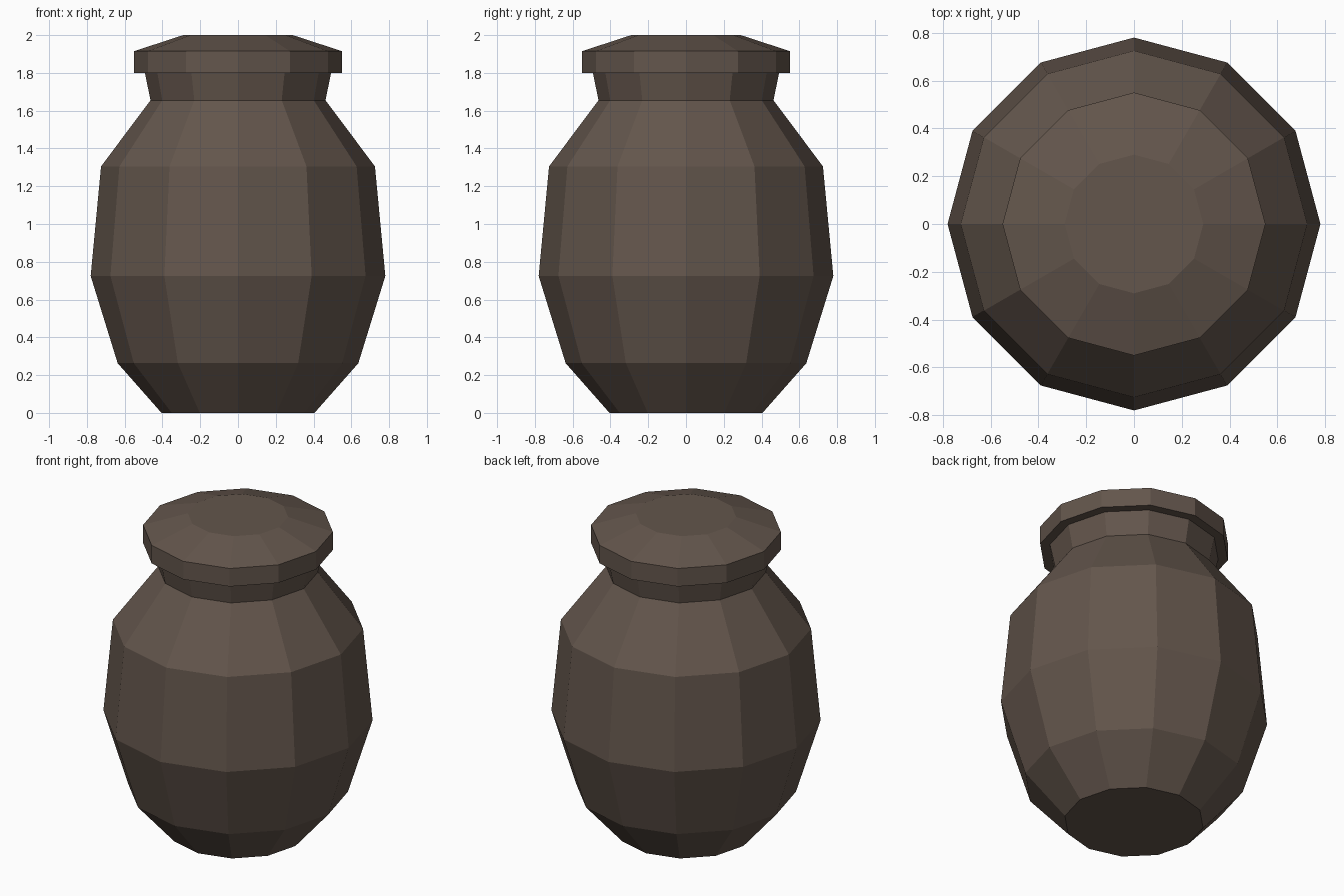
import bpy, bmesh
from math import cos, sin, tau

if "Cube" in bpy.data.objects:
    bpy.data.objects.remove(bpy.data.objects["Cube"])

SIDES = 12

clay = bpy.data.materials.new("brown_clay")
clay.diffuse_color = (0.125, 0.092, 0.072, 1)
clay.use_nodes = True
clay.node_tree.nodes["Principled BSDF"].inputs["Base Color"].default_value = clay.diffuse_color


def lathe(name, profile, cap_top=True, cap_bottom=True):
    """Revolve (radius, height) points into a flat-faced solid."""
    bm = bmesh.new()
    rings = [[bm.verts.new((r * cos(tau * i / SIDES), r * sin(tau * i / SIDES), z))
              for i in range(SIDES)] for r, z in profile]
    for low, high in zip(rings, rings[1:]):
        for i in range(SIDES):
            j = (i + 1) % SIDES
            bm.faces.new((low[i], low[j], high[j], high[i]))
    if cap_bottom:
        bm.faces.new(rings[0][::-1])
    if cap_top:
        bm.faces.new(rings[-1])
    mesh = bpy.data.meshes.new(name)
    bm.to_mesh(mesh)
    bm.free()
    mesh.materials.append(clay)
    obj = bpy.data.objects.new(name, mesh)
    bpy.context.collection.objects.link(obj)
    return obj


# Rounded pot with a flared neck; the lid closes its mouth
lathe("jar_body", [(0.405, 0), (0.637, 0.263), (0.78, 0.725), (0.725, 1.305),
                   (0.463, 1.655), (0.493, 1.80)], cap_top=False)

# Overhanging lid with a bevelled top; its underside starts at the neck rim
lathe("jar_lid", [(0.493, 1.80), (0.55, 1.80), (0.55, 1.915), (0.29, 2.0)],
      cap_bottom=False)
